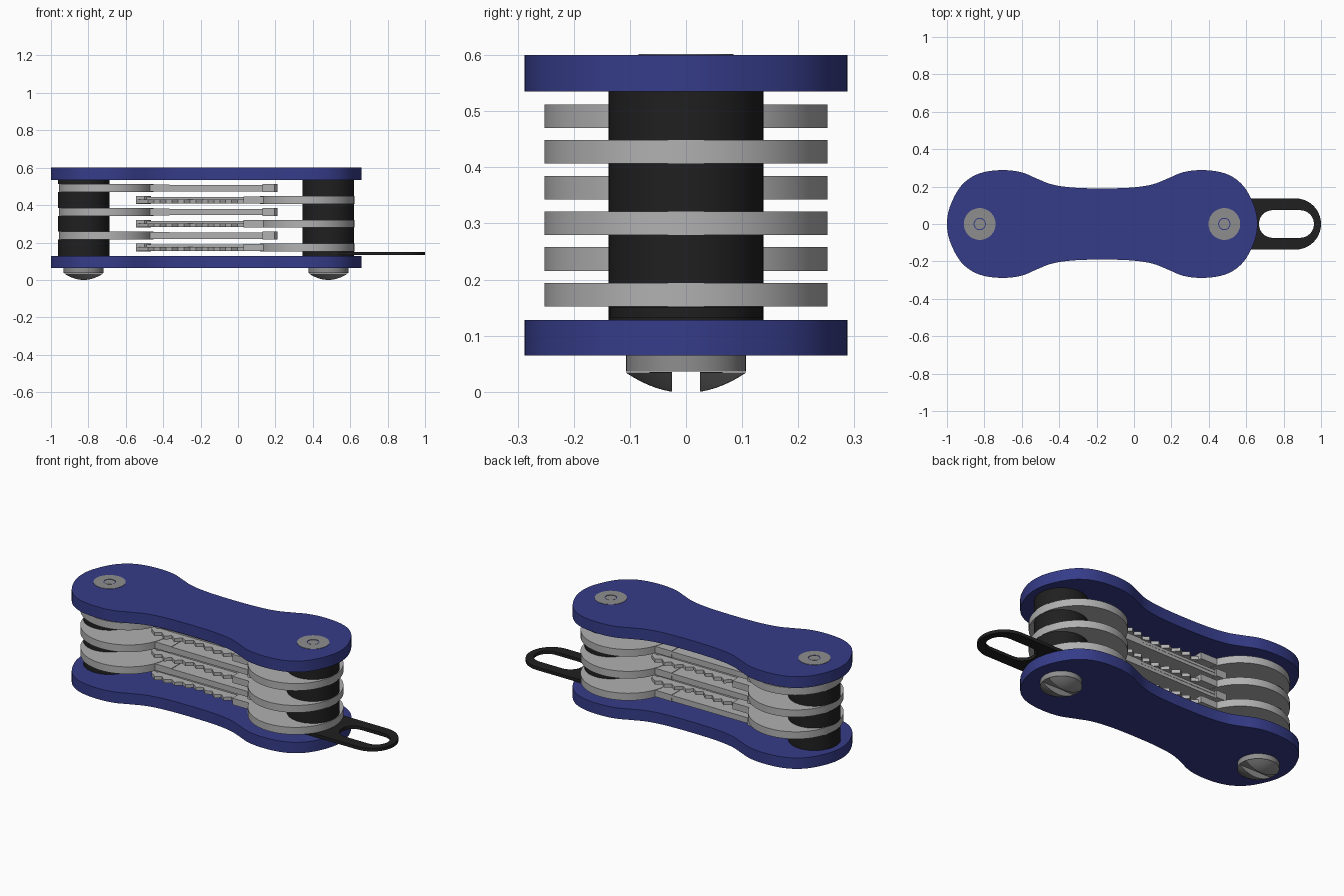
import bpy, bmesh
from math import pi, sin, cos
from mathutils import Vector

cube = bpy.data.objects.get("Cube")
if cube:
    bpy.data.objects.remove(cube, do_unlink=True)


def material(name, rgb):
    m = bpy.data.materials.new(name)
    m.use_nodes = True
    m.diffuse_color = (*rgb, 1)
    m.node_tree.nodes["Principled BSDF"].inputs["Base Color"].default_value = (*rgb, 1)
    return m


BLUE = material("blue", (0.036, 0.045, 0.25))
BLACK = material("black", (0.014, 0.014, 0.014))
STEEL = material("key steel", (0.44, 0.44, 0.44))
SCREW = material("screw grey", (0.27, 0.27, 0.27))


def finish(name, bm, mat, location=(0, 0, 0)):
    bmesh.ops.recalc_face_normals(bm, faces=bm.faces[:])
    mesh = bpy.data.meshes.new(name)
    bm.to_mesh(mesh)
    bm.free()
    mesh.materials.append(mat)
    ob = bpy.data.objects.new(name, mesh)
    ob.location = location
    bpy.context.collection.objects.link(ob)
    bpy.ops.object.select_all(action='DESELECT')
    ob.select_set(True)
    bpy.context.view_layer.objects.active = ob
    bpy.ops.object.shade_smooth_by_angle(angle=pi / 6)
    return ob


def prism(bm, outline, z0, z1):
    """Extrude a flat outline from z0 to z1."""
    low = [bm.verts.new((x, y, z0)) for x, y in outline]
    high = [bm.verts.new((x, y, z1)) for x, y in outline]
    bm.faces.new(low[::-1])
    bm.faces.new(high)
    for i in range(len(low)):
        j = (i + 1) % len(low)
        bm.faces.new((low[i], low[j], high[j], high[i]))


def tube(bm, outer, inner, z0, z1):
    """Extrude the band between two matching loops."""
    loops = [[bm.verts.new((x, y, z)) for x, y in pts]
             for pts, z in ((outer, z0), (outer, z1), (inner, z1), (inner, z0))]
    n = len(outer)
    for k in range(4):
        a, b = loops[k], loops[(k + 1) % 4]
        for i in range(n):
            j = (i + 1) % n
            bm.faces.new((a[i], a[j], b[j], b[i]))


def circle(r, n=48):
    return [(r * cos(2 * pi * i / n), r * sin(2 * pi * i / n)) for i in range(n)]


def stadium(x0, x1, r, n=20):
    right = [(x1 + r * cos(t), r * sin(t)) for t in (pi * (i / n - 0.5) for i in range(n + 1))]
    left = [(x0 - r * cos(t), -r * sin(t)) for t in (pi * (i / n - 0.5) for i in range(n + 1))]
    return right + left


def spline(points, steps=5):
    """Closed smooth curve through the points."""
    p = [Vector(q) for q in points]
    n, out = len(p), []
    for i in range(n):
        a, b, c, d = p[i - 1], p[i], p[(i + 1) % n], p[(i + 2) % n]
        for s in range(steps):
            t = s / steps
            v = 0.5 * (2 * b + (c - a) * t + (2 * a - 5 * b + 4 * c - d) * t * t
                       + (3 * b - a - 3 * c + d) * t ** 3)
            out.append((v.x, v.y))
    return out


# Handle plates: one quarter of the outline, mirrored twice
MID = -0.17
quarter = [(0.83, 0), (0.815, 0.09), (0.765, 0.19), (0.70, 0.25), (0.62, 0.28),
           (0.52, 0.288), (0.43, 0.276), (0.35, 0.243), (0.27, 0.212), (0.16, 0.195), (0, 0.19)]
half = quarter + [(-x, y) for x, y in quarter[-2::-1]]
outline = spline(half + [(x, -y) for x, y in half[-2:0:-1]])
for name, z0, z1 in (("bottom_plate", 0.065, 0.128), ("top_plate", 0.535, 0.6)):
    bm = bmesh.new()
    prism(bm, outline, z0, z1)
    finish(name, bm, BLUE, (MID, 0, 0))

# Keys: head, warded blade with teeth, shoulder and tip
T = 0.042


def key(name, x, z, turn):
    bm = bmesh.new()
    prism(bm, circle(0.252, 64), 0, T)
    prism(bm, [(0.2, -0.09), (0.34, -0.09), (0.34, 0.095), (0.2, 0.095)], 0.002, T - 0.002)
    count = 32
    teeth = []
    for i in range(count + 1):
        u = i / count
        bite = 0.5 + 0.5 * cos(u * 8 * 2 * pi)
        teeth.append((0.34 + 0.51 * u, 0.05 + 0.025 * bite + 0.01 * sin(u * 9)))
    nose = [(0.89, 0.05), (0.915, 0.01), (0.915, -0.06), (0.88, -0.085)]
    prism(bm, [(0.2, -0.088)] + [(0.2, 0.06)] + teeth + nose, 0.003, T * 0.55)
    prism(bm, [(0.2, -0.088), (0.86, -0.088), (0.9, -0.05), (0.9, 0.02), (0.2, 0.02)],
          T * 0.5, T - 0.005)
    prism(bm, [(0.835, -0.1), (0.9, -0.1), (0.915, -0.08), (0.915, 0.01), (0.87, 0.03),
               (0.835, 0.0)], 0, T)
    for v in bm.verts:
        v.co.x *= turn
        v.co.y *= turn
    finish(name, bm, STEEL, (x, 0, z))


PITCH = 0.0636
levels = [0.152 + PITCH * i for i in range(6)]
for i, z in enumerate(levels):
    if i % 2:
        key(f"left_key_{i}", -0.705, z, 1)
    else:
        key(f"right_key_{i}", 0.37, z, -1)

# Spacers between the key heads on each post
LEFT, RIGHT = -0.825, 0.483
for side, x, mine in (("left", LEFT, levels[1::2]), ("right", RIGHT, levels[0::2])):
    bottoms = [0.128] + [z + T for z in mine]
    tops = list(mine) + [0.535]
    for i, (z0, z1) in enumerate(zip(bottoms, tops)):
        bm = bmesh.new()
        prism(bm, circle(0.138), z0, z1)
        finish(f"{side}_spacer_{i}", bm, BLACK, (x, 0, 0))

# Ring tab
bm = bmesh.new()
tube(bm, stadium(RIGHT, 0.863, 0.137), stadium(0.742, 0.888, 0.074), 0.132, 0.15)
finish("ring_tab", bm, BLACK)

# Screws: slotted domed head below, flush nut and shaft end above
for side, x in (("left", LEFT), ("right", RIGHT)):
    bm = bmesh.new()
    radius, rim = 0.107, 0.036
    prof = [(radius * k / 8, rim * (k / 8) ** 2 - 0.002) for k in range(9)] + [(0, rim)]
    vs = [bm.verts.new((r, 0, z)) for r, z in prof]
    es = [bm.edges.new(pair) for pair in zip(vs, vs[1:])]
    bmesh.ops.spin(bm, geom=vs + es, cent=(0, 0, 0), axis=(0, 0, 1), angle=2 * pi, steps=48)
    bmesh.ops.remove_doubles(bm, verts=bm.verts[:], dist=0.0002)
    bmesh.ops.bisect_plane(bm, geom=bm.verts[:] + bm.edges[:] + bm.faces[:],
                           plane_co=(0, 0.025, 0), plane_no=(0, 1, 0), clear_inner=True)
    bmesh.ops.holes_fill(bm, edges=[e for e in bm.edges if e.is_boundary], sides=0)
    copy = bmesh.ops.duplicate(bm, geom=bm.verts[:] + bm.edges[:] + bm.faces[:])["geom"]
    for v in copy:
        if isinstance(v, bmesh.types.BMVert):
            v.co.y *= -1
    prism(bm, circle(radius), rim, 0.066)
    finish(f"{side}_screw_head", bm, SCREW, (x, 0, 0))

    bm = bmesh.new()
    tube(bm, circle(0.085), circle(0.033), 0.57, 0.602)
    prism(bm, circle(0.028, 24), 0.57, 0.601)
    finish(f"{side}_nut", bm, SCREW, (x, 0, 0))
